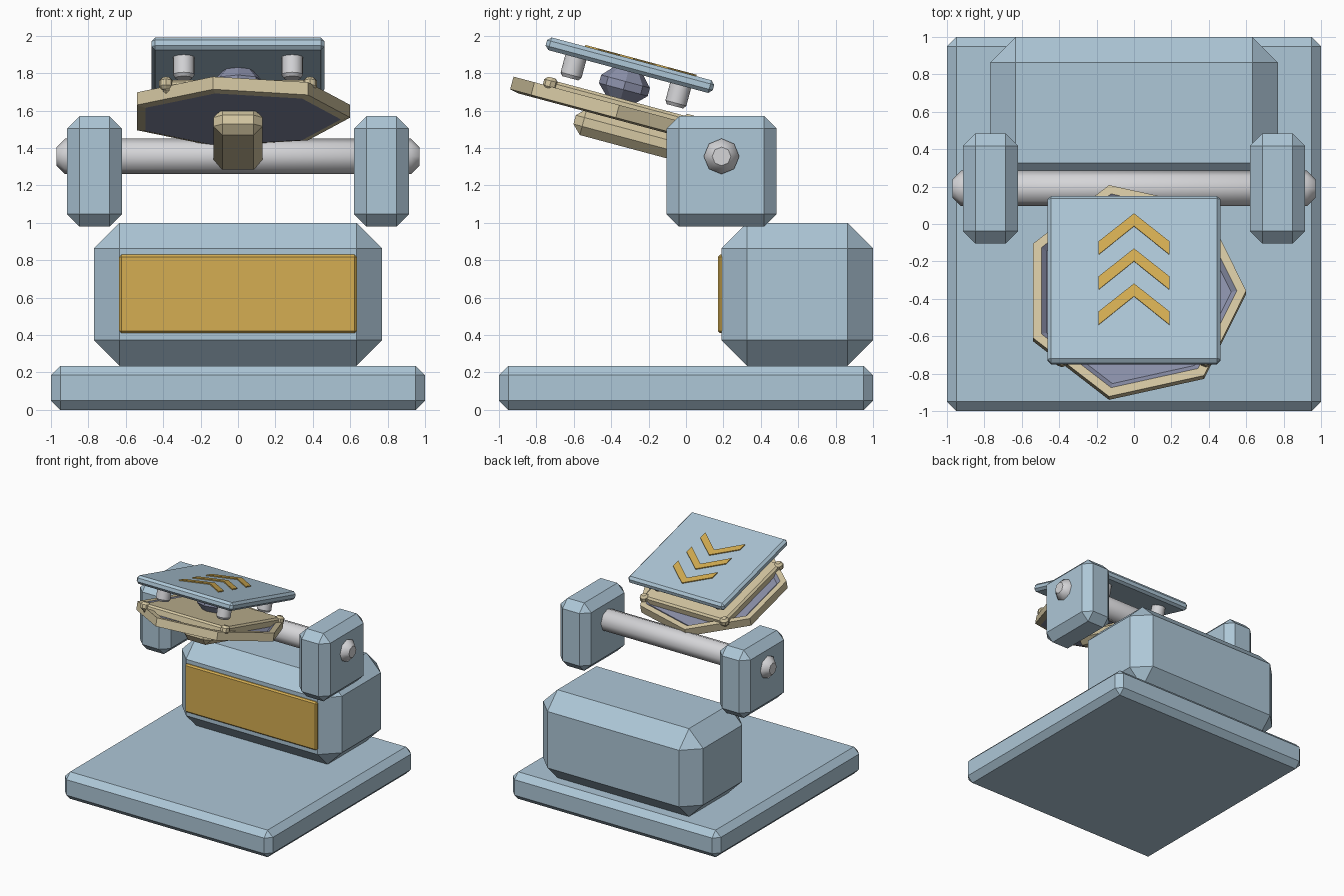
import bpy, bmesh, math
from mathutils import Matrix, Vector

if "Cube" in bpy.data.objects:
    bpy.data.objects.remove(bpy.data.objects["Cube"])


def material(name, rgb):
    m = bpy.data.materials.new(name)
    m.diffuse_color = (*rgb, 1)
    m.use_nodes = True
    m.node_tree.nodes["Principled BSDF"].inputs["Base Color"].default_value = m.diffuse_color
    return m


BLUE = material("pale blue", (0.42, 0.57, 0.68))
GOLD = material("gold", (0.66, 0.42, 0.085))
TAN = material("tan", (0.66, 0.57, 0.36))
STEEL = material("light steel", (0.66, 0.66, 0.68))
SLATE = material("violet grey", (0.26, 0.28, 0.40))

# Frame of the tilted head, centred on the top plate
TILT = Matrix.Translation((0, -0.30, 1.8425)) @ Matrix.Rotation(math.radians(-15), 4, 'X')
FLAT = Matrix.Identity(4)


def finish(name, bm, mats, frame, smooth=None):
    bmesh.ops.recalc_face_normals(bm, faces=bm.faces)
    me = bpy.data.meshes.new(name)
    bm.to_mesh(me)
    bm.free()
    for m in mats:
        me.materials.append(m)
    ob = bpy.data.objects.new(name, me)
    bpy.context.collection.objects.link(ob)
    ob.matrix_world = frame
    if smooth:
        bpy.ops.object.select_all(action='DESELECT')
        ob.select_set(True)
        bpy.context.view_layer.objects.active = ob
        bpy.ops.object.shade_smooth_by_angle(angle=math.radians(smooth))
    return ob


def box(name, lo, hi, bevel, mat, frame=FLAT):
    """Chamfered box between two corners."""
    lo, hi = Vector(lo), Vector(hi)
    bm = bmesh.new()
    bmesh.ops.create_cube(bm, size=1)
    for v in bm.verts:
        v.co = Vector(a * b for a, b in zip(v.co, hi - lo)) + (lo + hi) / 2
    bmesh.ops.bevel(bm, geom=bm.edges[:], offset=bevel, segments=1, affect='EDGES')
    return finish(name, bm, [mat], frame)


def lathe(name, rings, sides, mats, frame, smooth=None, slots=None):
    """Stack of polygon rings (radius, height); slots = material per band, then caps."""
    bm = bmesh.new()
    loops = []
    for r, h in rings:
        loops.append([bm.verts.new((r * math.cos(2 * math.pi * i / sides),
                                    r * math.sin(2 * math.pi * i / sides), h))
                      for i in range(sides)])
    slots = slots or [0] * (len(rings) + 1)
    for k in range(len(rings) - 1):
        a, b = loops[k], loops[k + 1]
        for i in range(sides):
            j = (i + 1) % sides
            bm.faces.new((a[i], a[j], b[j], b[i])).material_index = slots[k]
    bm.faces.new(loops[0]).material_index = slots[-2]
    bm.faces.new(loops[-1]).material_index = slots[-1]
    return finish(name, bm, mats, frame, smooth)


# Base, rear body and its gold front panel
box("base", (-1, -1, 0), (1, 1, 0.235), 0.05, BLUE)
box("rear_body", (-0.77, 0.19, 0.235), (0.77, 1, 1), 0.137, BLUE)
box("front_panel", (-0.635, 0.17, 0.41), (0.635, 0.21, 0.83), 0.012, GOLD)

# Side blocks and the axle through them
for s, side in ((-1, "left"), (1, "right")):
    xs = sorted((s * 0.62, s * 0.915))
    box(side + "_block", (xs[0], -0.105, 0.98), (xs[1], 0.485, 1.57), 0.067, BLUE)
lathe("axle", [(0.05, -0.97), (0.095, -0.925), (0.095, 0.925), (0.05, 0.97)], 8, [STEEL],
      Matrix.Translation((0, 0.19, 1.355)) @ Matrix.Rotation(math.pi / 2, 4, 'Y'), smooth=46)

# Arm from the axle to the head
box("arm", (-0.132, -0.21, -0.43), (0.132, 0.60, -0.285), 0.048, TAN, TILT)

# Seven-sided dish with recessed top
lathe("dish", [(0.55, -0.30), (0.6, -0.29), (0.6, -0.22), (0.55, -0.22), (0.52, -0.245)],
      7, [TAN, SLATE], TILT, slots=[0, 0, 0, 1, 1, 1])

# Square carrier with corner knobs
box("carrier", (-0.4, -0.4, -0.26), (0.4, 0.4, -0.185), 0.015, TAN, TILT)
for sx in (-1, 1):
    for sy in (-1, 1):
        tag = ("back_" if sy > 0 else "front_") + ("right" if sx > 0 else "left")
        lathe("knob_" + tag, [(0.02, -0.24), (0.038, -0.222), (0.038, -0.19), (0.02, -0.172)],
              8, [TAN], TILT @ Matrix.Translation((sx * 0.385, sy * 0.385, 0)))
        # Pins hanging from the top plate
        lathe("pin_" + tag, [(0.045, -0.15), (0.058, -0.132), (0.058, -0.03)],
              16, [STEEL], TILT @ Matrix.Translation((sx * 0.29, sy * 0.29, 0)), smooth=35)

# Central hub
lathe("hub", [(0.08, -0.19), (0.135, -0.135), (0.135, -0.09), (0.08, -0.03)], 8, [SLATE], TILT)

# Top plate with three chevrons
box("top_plate", (-0.4625, -0.4625, -0.035), (0.4625, 0.4625, 0.035), 0.02, BLUE, TILT)
for k in range(3):
    bm = bmesh.new()
    d = -0.194 * k
    pts = [(0, 0.358), (0.19, 0.203), (0.19, 0.13), (0, 0.288), (-0.19, 0.13), (-0.19, 0.203)]
    vs = [bm.verts.new((x, y + d, 0.034)) for x, y in pts]
    faces = [bm.faces.new([vs[i] for i in q]) for q in ((0, 3, 2, 1), (0, 5, 4, 3))]
    top = bmesh.ops.extrude_face_region(bm, geom=faces, use_keep_orig=True)
    for v in top["geom"]:
        if isinstance(v, bmesh.types.BMVert):
            v.co.z += 0.009
    finish("chevron_%d" % (k + 1), bm, [GOLD], TILT)
